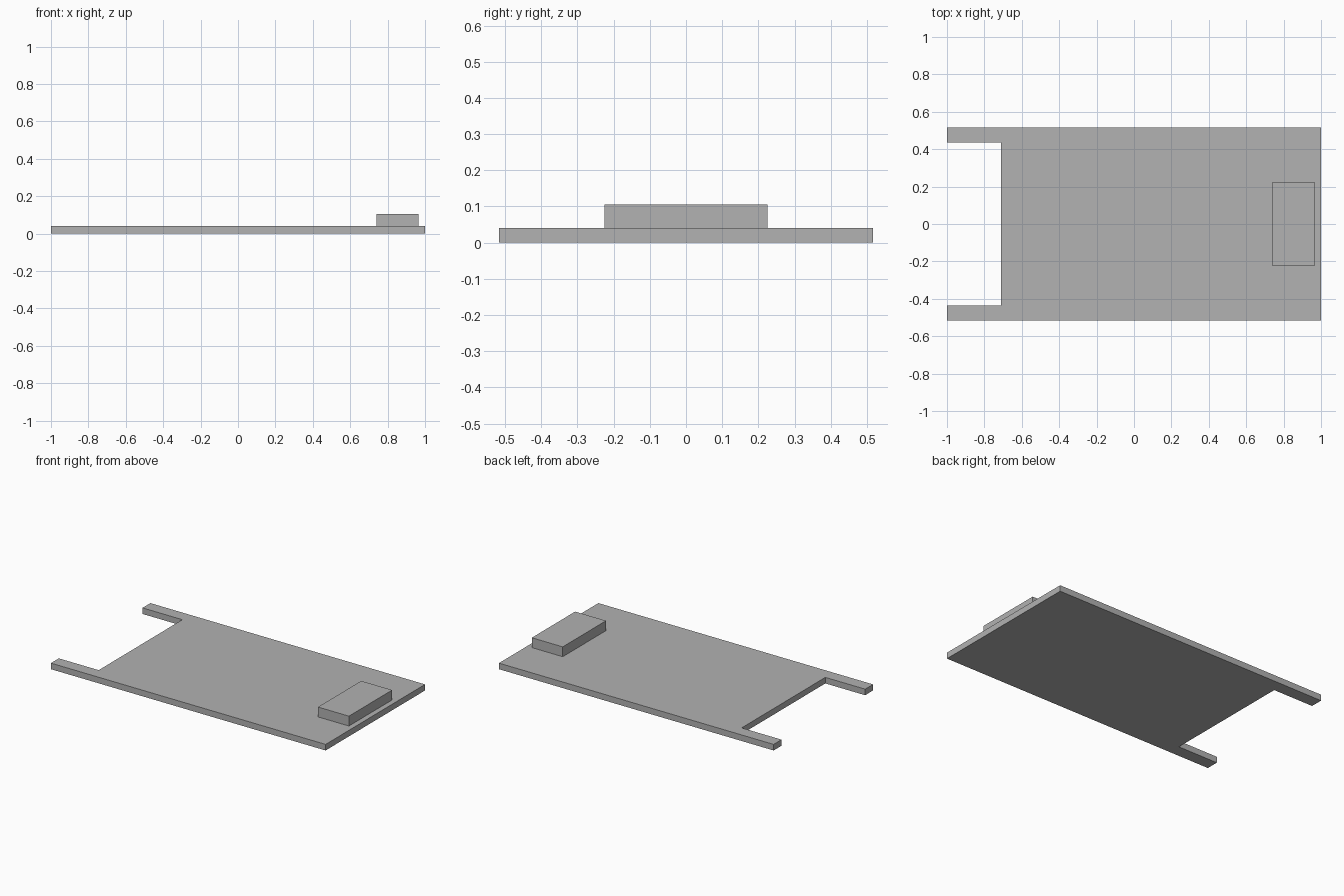
import bpy
import bmesh

cube = bpy.data.objects.get("Cube")
if cube:
    bpy.data.objects.remove(cube, do_unlink=True)

grey = bpy.data.materials.new("plain_grey")
grey.use_nodes = True
color = (0.445, 0.445, 0.445, 1)
grey.diffuse_color = color
grey.node_tree.nodes["Principled BSDF"].inputs["Base Color"].default_value = color


def extrude_outline(name, half_outline, bottom, top):
    """Mirror half an outline across y = 0 and extrude it upwards."""
    outline = half_outline + [(x, -y) for x, y in reversed(half_outline)]
    bm = bmesh.new()
    base = bm.faces.new([bm.verts.new((x, y, bottom)) for x, y in outline])
    side = bmesh.ops.extrude_face_region(bm, geom=[base], use_keep_orig=True)
    raised = [v for v in side["geom"] if isinstance(v, bmesh.types.BMVert)]
    bmesh.ops.translate(bm, verts=raised, vec=(0, 0, top - bottom))
    bmesh.ops.recalc_face_normals(bm, faces=bm.faces)
    mesh = bpy.data.meshes.new(name)
    bm.to_mesh(mesh)
    bm.free()
    mesh.materials.append(grey)
    obj = bpy.data.objects.new(name, mesh)
    bpy.context.collection.objects.link(obj)
    return obj


THICKNESS = 0.04

# Flat slab with two prongs at one end
extrude_outline("slab", [(-0.71, -0.435), (-1, -0.435), (-1, -0.517), (1, -0.517)], 0, THICKNESS)

# Raised block near the opposite end
extrude_outline("raised_block", [(0.74, -0.225), (0.965, -0.225)], THICKNESS, 0.105)
